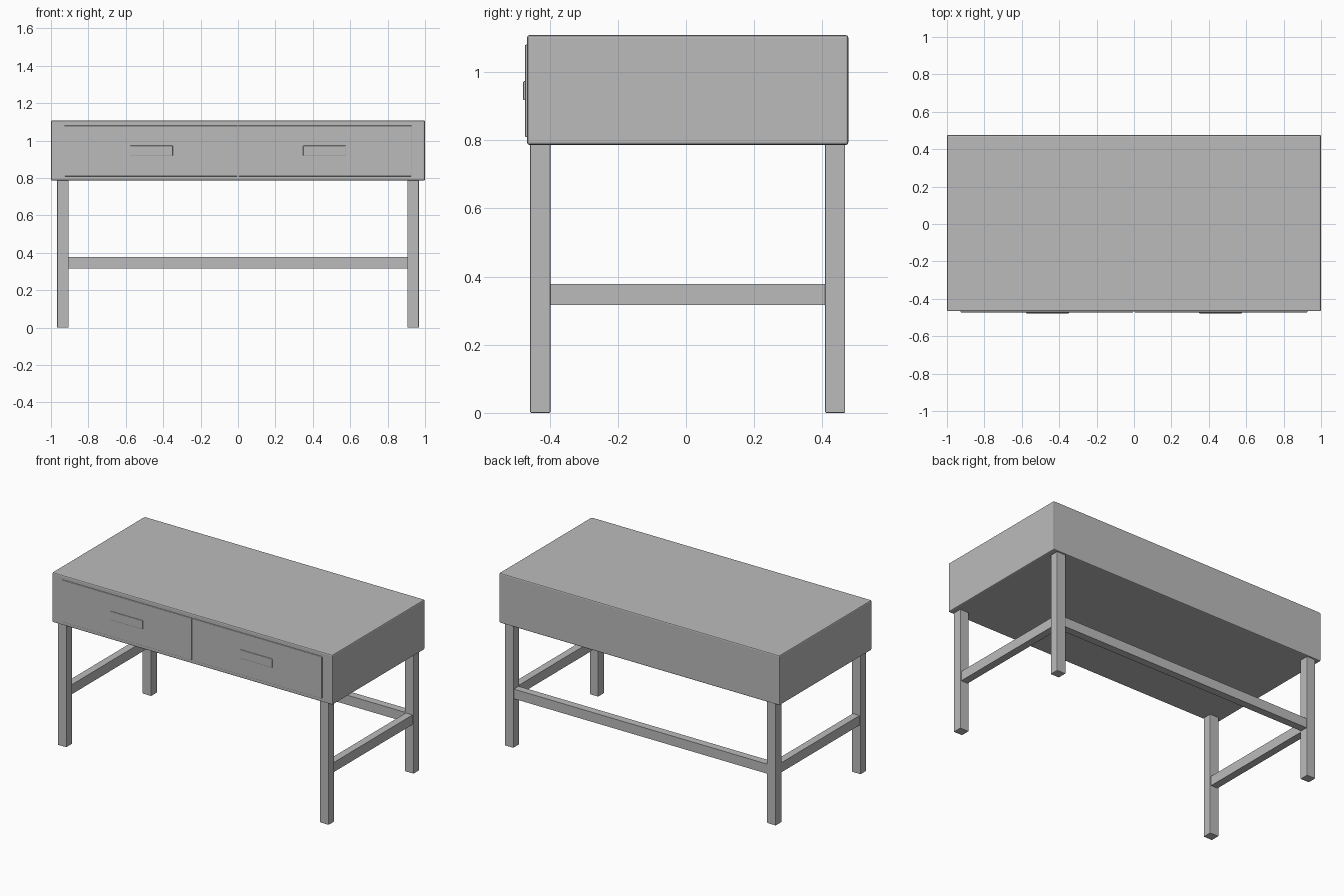
import bpy
import bmesh
from mathutils import Vector

cube = bpy.data.objects.get("Cube")
if cube:
    bpy.data.objects.remove(cube, do_unlink=True)

# single flat grey
grey = bpy.data.materials.new("plain_grey")
grey.use_nodes = True
COLOUR = (0.5, 0.5, 0.5, 1)
grey.diffuse_color = COLOUR
grey.node_tree.nodes["Principled BSDF"].inputs["Base Color"].default_value = COLOUR


def box(name, x, y, z, bevel=0.003):
    """Box spanning three (low, high) ranges, with softened edges."""
    spans = (x, y, z)
    size = Vector([hi - lo for lo, hi in spans])
    bm = bmesh.new()
    bmesh.ops.create_cube(bm, size=1)
    bmesh.ops.scale(bm, vec=size, verts=bm.verts)
    mesh = bpy.data.meshes.new(name)
    bm.to_mesh(mesh)
    bm.free()
    mesh.materials.append(grey)
    obj = bpy.data.objects.new(name, mesh)
    obj.location = [(lo + hi) / 2 for lo, hi in spans]
    bpy.context.collection.objects.link(obj)
    if bevel:
        mod = obj.modifiers.new("soft_edges", "BEVEL")
        mod.width = bevel
        mod.segments = 2
    return obj


def mirrored(side, lo, hi):
    return (lo, hi) if side > 0 else (-hi, -lo)


# desk body
box("desk_body", (-1, 1), (-0.466, 0.476), (0.786, 1.108), 0.007)

FRONT_LEG = (-0.457, -0.398)
BACK_LEG = (0.408, 0.467)
RAIL_Z = (0.316, 0.378)

for side, label in ((1, "left"), (-1, "right")):
    # drawer front and its pull
    box(f"{label}_drawer", mirrored(side, 0.002, 0.928),
        (-0.472, -0.46), (0.809, 1.08))
    box(f"{label}_drawer_handle", mirrored(side, 0.348, 0.578),
        (-0.478, -0.466), (0.917, 0.973), 0.004)

    # legs
    leg_x = mirrored(side, 0.905, 0.967)
    box(f"{label}_front_leg", leg_x, FRONT_LEG, (0, 0.79))
    box(f"{label}_back_leg", leg_x, BACK_LEG, (0, 0.79))

    # rail joining front and back legs
    box(f"{label}_side_rail", mirrored(side, 0.912, 0.96),
        (FRONT_LEG[1], BACK_LEG[0]), RAIL_Z, 0)

# long rail between the back legs
box("back_rail", (-0.905, 0.905), (0.413, 0.462), RAIL_Z, 0)
